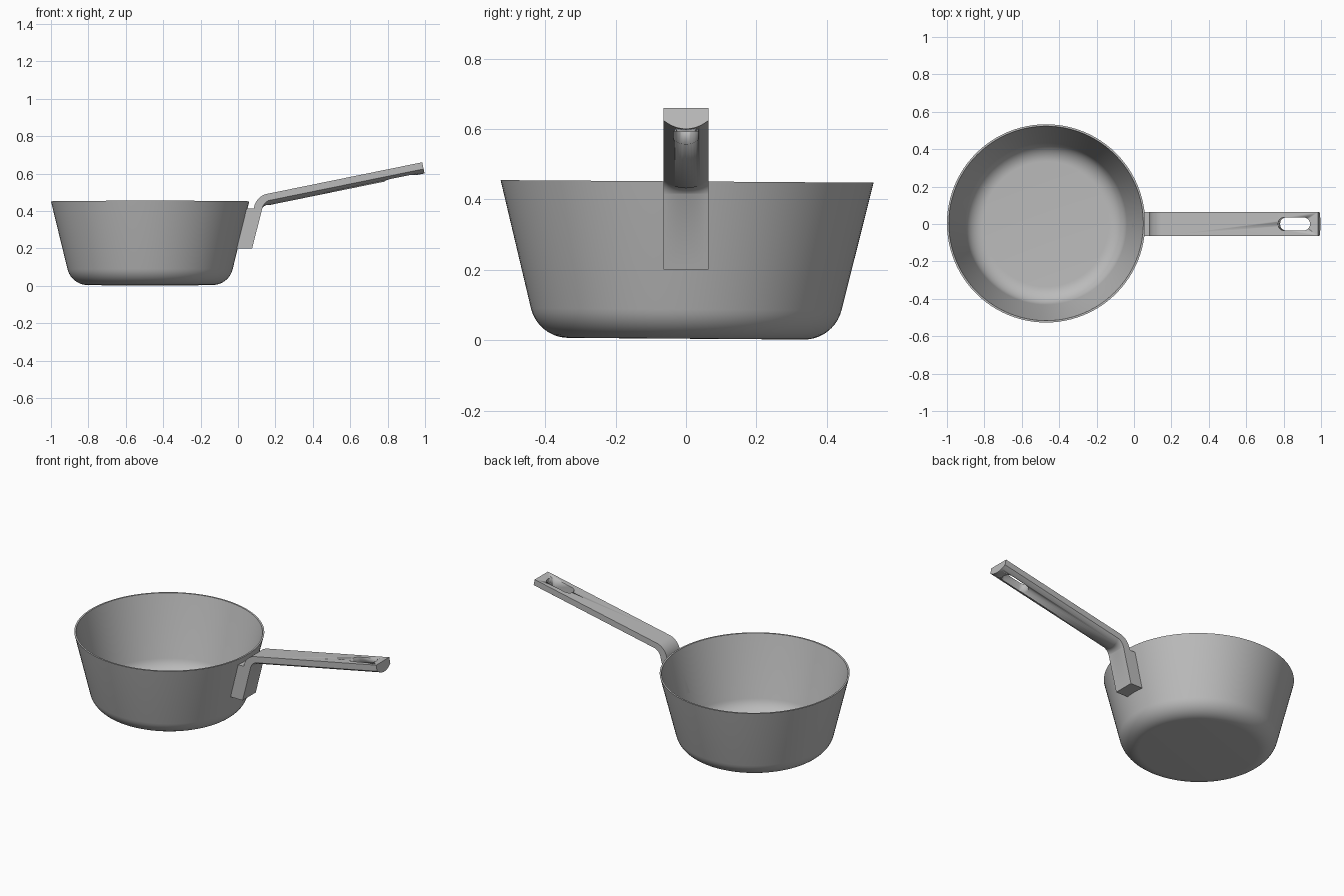
import bpy, bmesh
from math import sin, cos, pi, atan2, tan, radians
from mathutils import Vector, Matrix

cube = bpy.data.objects.get("Cube")
if cube:
    bpy.data.objects.remove(cube, do_unlink=True)

steel = bpy.data.materials.new("brushed_steel_grey")
steel.use_nodes = True
GREY = (0.5, 0.5, 0.5, 1)
steel.diffuse_color = GREY
steel.node_tree.nodes["Principled BSDF"].inputs["Base Color"].default_value = GREY


def finish(bm, name, smooth=True):
    bmesh.ops.recalc_face_normals(bm, faces=bm.faces)
    mesh = bpy.data.meshes.new(name)
    bm.to_mesh(mesh)
    bm.free()
    obj = bpy.data.objects.new(name, mesh)
    bpy.context.collection.objects.link(obj)
    mesh.materials.append(steel)
    if smooth:
        bpy.ops.object.select_all(action='DESELECT')
        obj.select_set(True)
        bpy.context.view_layer.objects.active = obj
        bpy.ops.object.shade_smooth_by_angle(angle=radians(32))
    return obj


def loft(sections):
    """Skin closed rings of points and cap both ends."""
    bm = bmesh.new()
    rings = [[bm.verts.new(p) for p in ring] for ring in sections]
    n = len(rings[0])
    for a, b in zip(rings, rings[1:]):
        for i in range(n):
            j = (i + 1) % n
            bm.faces.new((a[i], a[j], b[j], b[i]))
    bm.faces.new(rings[0])
    bm.faces.new(rings[-1])
    return bm


# Pan: tapered wall with a rounded base, turned as one shell
WALL, RIM_R, RIM_Z = 0.01, 0.53, 0.451
SLOPE = atan2(0.095, 0.385)
BASE_R = RIM_R - (RIM_Z - 0.004) * tan(SLOPE)


def bowl_curve(inset, fillet, floor):
    """Half profile from the axis out to the rim."""
    corner = BASE_R - inset + floor * tan(SLOPE)
    turn = pi / 2 - SLOPE
    start = corner - fillet * tan(turn / 2)
    pts = [(0, floor)]
    for k in range(11):
        a = turn * k / 10
        pts.append((start + fillet * sin(a), floor + fillet * (1 - cos(a))))
    pts.append((RIM_R - inset, RIM_Z))
    return pts


outline = bowl_curve(0, 0.11, 0.004) + bowl_curve(WALL, 0.1, 0.004 + WALL)[::-1]
bm = bmesh.new()
verts = [bm.verts.new((r, 0, z)) for r, z in outline]
edges = [bm.edges.new(pair) for pair in zip(verts, verts[1:])]
bmesh.ops.spin(bm, geom=verts + edges, cent=(0, 0, 0), axis=(0, 0, 1),
               angle=2 * pi, steps=96)
bmesh.ops.remove_doubles(bm, verts=bm.verts, dist=1e-5)
pan = finish(bm, "pan")
pan.location.x = -0.47
pan.rotation_euler.x = -0.007

# Bracket: leaning block between the pan wall and the handle
W = 0.064
bm = loft([[(x0, -W, z), (x1, -W, z), (x1, W, z), (x0, W, z)]
           for x0, x1, z in ((-0.012, 0.031, 0.2), (0.041, 0.085, 0.412))])
finish(bm, "handle_bracket", smooth=False)

# Handle: flat strap that bends over and gains a rounded underside
STEEP, SHALLOW = atan2(0.21, 0.053), atan2(0.17, 0.835)
FOOT, KNEE, TIP = Vector((0.031, 0.2)), Vector((0.101, 0.48)), Vector((0.985, 0.66))
BEND = 0.09


def heading(a):
    return Vector((cos(a), sin(a)))


def below(a):
    return Vector((sin(a), -cos(a)))


def section(top, bottom, bulge):
    ring = []
    for k in range(17):
        s = k / 8 - 1
        p = top.lerp(bottom, 1 - 0.4 * bulge * s * s)
        ring.append((p.x, W * s, p.y))
    return ring + [(top.x, W, top.y), (top.x, -W, top.y)]


steps = 12
bend_start = KNEE - heading(STEEP) * BEND * tan((STEEP - SHALLOW) / 2)
centre = bend_start + below(STEEP) * BEND
sections = [section(FOOT, FOOT + Vector((0.045, 0)), 0)]
for k in range(steps + 1):
    t = k / steps
    a = STEEP + (SHALLOW - STEEP) * t
    top = centre - below(a) * BEND
    sections.append(section(top, top + below(a) * (0.044 + 0.017 * t), t))
sections.append(section(TIP, TIP + below(SHALLOW) * 0.061, 1))
handle = finish(loft(sections), "handle")

# Hanging slot: rounded cutter square to the handle
HALF_W, HALF_L = 0.035, 0.053
slot = []
for end in (1, -1):
    for k in range(13):
        a = pi * k / 12 - pi / 2 + (0 if end > 0 else pi)
        slot.append((end * HALF_L + HALF_W * cos(a), HALF_W * sin(a)))
bm = loft([[(x, y, z) for x, y in slot] for z in (-0.15, 0.15)])
tilt = Matrix.Translation((0.86, 0, 0.61)) @ Matrix.Rotation(-SHALLOW, 4, 'Y')
bmesh.ops.transform(bm, matrix=tilt, verts=bm.verts)
cutter = finish(bm, "slot_cutter")
cutter.hide_render = True
cutter.hide_viewport = True
cut = handle.modifiers.new("hanging_slot", 'BOOLEAN')
cut.operation = 'DIFFERENCE'
cut.solver = 'EXACT'
cut.object = cutter
# Keep edge smoothing after the cut
for mod in list(handle.modifiers):
    if mod.type == 'NODES':
        handle.modifiers.move(handle.modifiers.find(mod.name), len(handle.modifiers) - 1)
